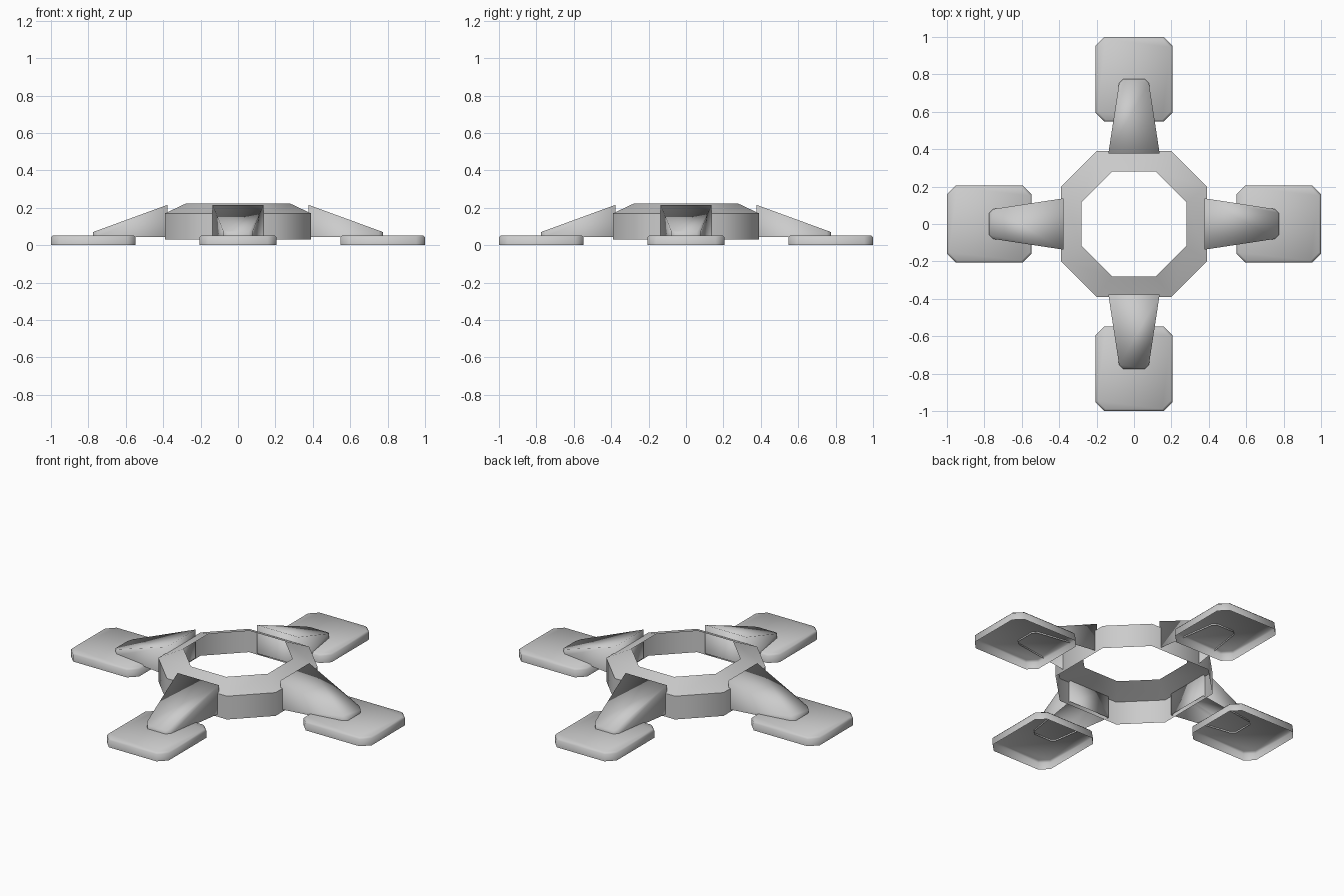
import bpy, math
from mathutils import Matrix

if "Cube" in bpy.data.objects:
    bpy.data.objects.remove(bpy.data.objects["Cube"])


def shell(name, loops, cap, angle=None):
    """Bridge stacked outlines into an open-bottomed shell, optionally capped on top."""
    n = len(loops[0])
    verts = [p for loop in loops for p in loop]
    faces = []
    for k in range(len(loops) - 1):
        a, b = k * n, (k + 1) * n
        for i in range(n):
            j = (i + 1) % n
            faces.append((a + i, a + j, b + j, b + i))
    if cap:
        faces.append(tuple(range(len(verts) - n, len(verts))))
    me = bpy.data.meshes.new(name)
    me.from_pydata(verts, [], faces)
    me.update()
    ob = bpy.data.objects.new(name, me)
    bpy.context.collection.objects.link(ob)
    me.shade_smooth()
    if angle:
        me.set_sharp_from_angle(angle=math.radians(angle))
    return ob


def chamfered(cx, hx, hy, c, z):
    """Rectangle with cut corners, counter-clockwise."""
    pts = [(hx, -hy + c), (hx, hy - c), (hx - c, hy), (-hx + c, hy),
           (-hx, hy - c), (-hx, -hy + c), (-hx + c, -hy), (hx - c, -hy)]
    return [(cx + x, y, z) for x, y in pts]


# Octagonal hub ring: outer wall and sloping top, open underneath
shell("hub_ring", [chamfered(0, 0.39, 0.39, 0.19, 0.03),
                   chamfered(0, 0.39, 0.39, 0.19, 0.17),
                   chamfered(0, 0.28, 0.28, 0.163, 0.222)], False, 50)

# Arm outline, tapering outward to a blunt tip
R0, R1 = 0.378, 0.775
outline = [(R0, -0.137), (0.752, -0.08), (R1, -0.058),
           (R1, 0.058), (0.752, 0.08), (R0, 0.137)]
arm_bottom = [(x, y, 0.043) for x, y in outline]
arm_top = [(x, y, 0.215 + (0.07 - 0.215) * (x - R0) / (R1 - R0)) for x, y in outline]

# Four arms with foot pads
for i, side in enumerate(("right", "back", "left", "front")):
    turn = Matrix.Rotation(i * math.pi / 2, 4, 'Z')
    arm = shell(side + "_arm", [arm_bottom, arm_top], True)
    pad = shell(side + "_foot_pad", [chamfered(0.7735, 0.2265, 0.206, 0.048, 0.0),
                                     chamfered(0.7735, 0.2265, 0.206, 0.048, 0.042),
                                     chamfered(0.7735, 0.216, 0.196, 0.045, 0.052)], True)
    for ob in (arm, pad):
        ob.data.transform(turn)
